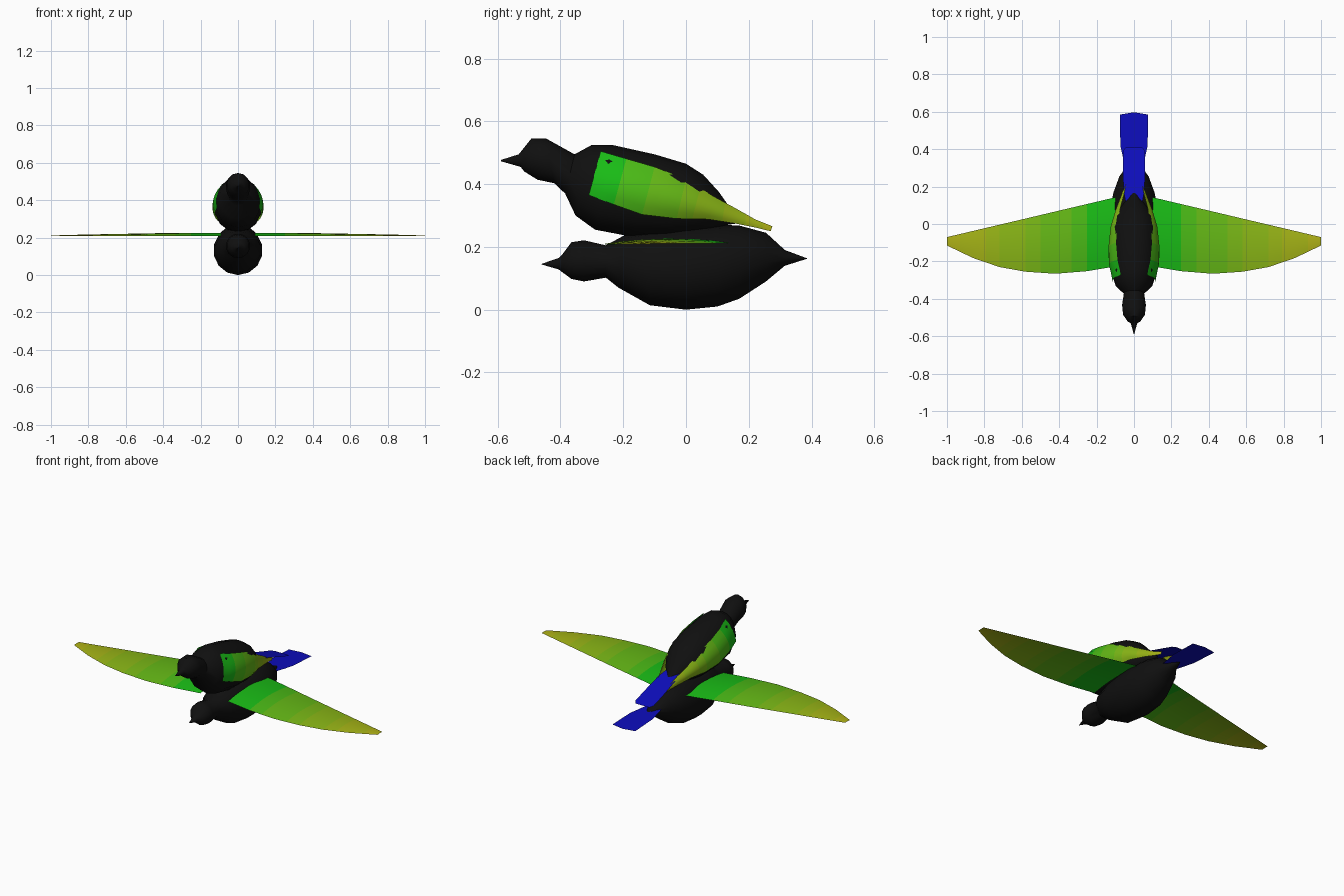
import bpy

if "Cube" in bpy.data.objects:
    bpy.data.objects.remove(bpy.data.objects["Cube"])


def material(name, rgb):
    m = bpy.data.materials.new(name)
    m.diffuse_color = (*rgb, 1)
    m.use_nodes = True
    m.node_tree.nodes["Principled BSDF"].inputs["Base Color"].default_value = m.diffuse_color
    return m


BLACK = material("black", (0.005, 0.005, 0.005))
BLUE = material("blue", (0.004, 0.004, 0.5))
N = 8
GRADIENT = [material(f"plumage_{i}", (0.01 + 0.42 * i / (N - 1), 0.5 - 0.06 * i / (N - 1), 0.008))
            for i in range(N)]


def mesh_object(name, verts, faces, mats, indices=None):
    me = bpy.data.meshes.new(name)
    me.from_pydata(verts, [], faces)
    for m in mats:
        me.materials.append(m)
    for i, p in enumerate(me.polygons):
        p.use_smooth = True
        if indices:
            p.material_index = indices[i]
    ob = bpy.data.objects.new(name, me)
    bpy.context.collection.objects.link(ob)
    return ob


def select_only(ob):
    bpy.ops.object.select_all(action='DESELECT')
    ob.select_set(True)
    bpy.context.view_layer.objects.active = ob


def body(name, rings, seg=14):
    """Loft through rings given as top y, z, bottom y, z, half width."""
    from math import cos, sin, tau
    verts, faces = [], []
    for ty, tz, by, bz, w in rings:
        for k in range(seg):
            c, s = cos(tau * k / seg), sin(tau * k / seg)
            verts.append((w * s, (ty + by) / 2 + c * (ty - by) / 2,
                          (tz + bz) / 2 + c * (tz - bz) / 2))
    for i in range(len(rings) - 1):
        for k in range(seg):
            a, b = i * seg + k, i * seg + (k + 1) % seg
            faces.append((a, b, b + seg, a + seg))
    faces += [tuple(range(seg))[::-1], tuple(range(len(verts) - seg, len(verts)))]
    ob = mesh_object(name, verts, faces, [BLACK])
    select_only(ob)
    bpy.ops.object.shade_smooth_by_angle(angle=0.8)


def wing(name, stations, bulge_axis, side, cols=6):
    """Sheet between two edges, bulged along an axis, coloured from root to tip."""
    def at(t):
        f = t * (len(stations) - 1)
        i = min(int(f), len(stations) - 2)
        return [a + (b - a) * (f - i) for a, b in zip(stations[i], stations[i + 1])]
    rows = 2 * (len(stations) - 1)
    verts, faces, idx = [], [], []
    for r in range(rows + 1):
        *edge, bulge = at(r / rows)
        for c in range(cols + 1):
            t = c / cols
            p = [a + (b - a) * t for a, b in zip(edge[:3], edge[3:])]
            p[bulge_axis] += bulge * 4 * t * (1 - t)
            verts.append((side * p[0], p[1], p[2]))
    for r in range(rows):
        for c in range(cols):
            a = r * (cols + 1) + c
            f = (a, a + 1, a + cols + 2, a + cols + 1)
            faces.append(f if side > 0 else f[::-1])
            idx.append(min(N - 1, int(r / rows * N)))
    mesh_object(name, verts, faces, GRADIENT, idx)


def tail(name, pts):
    """Flat fan mirrored about x = 0, from half-outline points x, y, z."""
    verts = [(s * x, y, z) for x, y, z in pts for s in (-1, 1)]
    faces = [(i, i + 1, i + 3, i + 2) for i in range(0, len(verts) - 2, 2)]
    mesh_object(name, verts, faces, [BLUE])


# Bodies with head and beak
body("flying_body", [
    (-.46, .146, -.46, .144, .001), (-.405, .165, -.405, .128, .018),
    (-.395, .175, -.395, .12, .035), (-.365, .215, -.365, .098, .06),
    (-.325, .221, -.325, .09, .065), (-.255, .205, -.255, .102, .055),
    (-.20, .235, -.215, .07, .09), (-.11, .252, -.115, .014, .122),
    (0, .265, 0, 0, .132), (.10, .271, .10, .01, .128), (.17, .268, .17, .035, .112),
    (.255, .245, .255, .09, .08), (.315, .19, .315, .14, .035), (.385, .164, .385, .162, .002)])
body("perched_body", [
    (-.59, .477, -.59, .473, .001), (-.533, .495, -.527, .455, .018),
    (-.525, .505, -.515, .44, .035), (-.493, .545, -.473, .414, .06),
    (-.447, .546, -.42, .403, .065), (-.355, .495, -.385, .37, .055),
    (-.30, .525, -.352, .30, .10), (-.235, .525, -.29, .255, .122),
    (-.10, .495, -.17, .232, .128), (0, .465, -.06, .228, .122),
    (.055, .43, .01, .235, .105), (.105, .375, .08, .25, .07),
    (.14, .325, .13, .27, .035), (.20, .285, .20, .28, .002)])

# Wings: trailing/upper edge x, y, z, leading/lower edge x, y, z, bulge
SPREAD = [
    (.09, .145, .212, .09, -.225, .208, .016), (.25, .107, .212, .25, -.252, .208, .016),
    (.42, .067, .211, .42, -.266, .209, .014), (.58, .029, .211, .58, -.255, .209, .011),
    (.72, -.004, .211, .72, -.23, .21, .008), (.86, -.037, .211, .86, -.182, .21, .005),
    (1, -.07, .211, 1, -.115, .21, .001)]
FOLDED = [
    (.07, -.272, .505, .112, -.31, .365, .018), (.088, -.19, .481, .122, -.23, .335, .026),
    (.096, -.10, .455, .12, -.14, .303, .028), (.09, .00, .415, .108, -.03, .29, .026),
    (.072, .09, .36, .085, .07, .288, .018), (.053, .16, .322, .062, .16, .274, .008),
    (.042, .22, .288, .045, .22, .262, .003), (.034, .275, .266, .036, .27, .25, 0)]
for side, label in ((1, "left"), (-1, "right")):
    wing(f"spread_wing_{label}", SPREAD, 2, side)
    wing(f"folded_wing_{label}", FOLDED, 0, side)

# Tails
tail("flying_tail", [(.035, .24, .18), (.06, .36, .173), (.073, .42, .171),
                     (.075, .585, .164), (.002, .597, .163)])
tail("perched_tail", [(.035, .06, .338), (.056, .18, .303), (.06, .30, .264),
                      (.06, .39, .236), (.045, .41, .23)])
